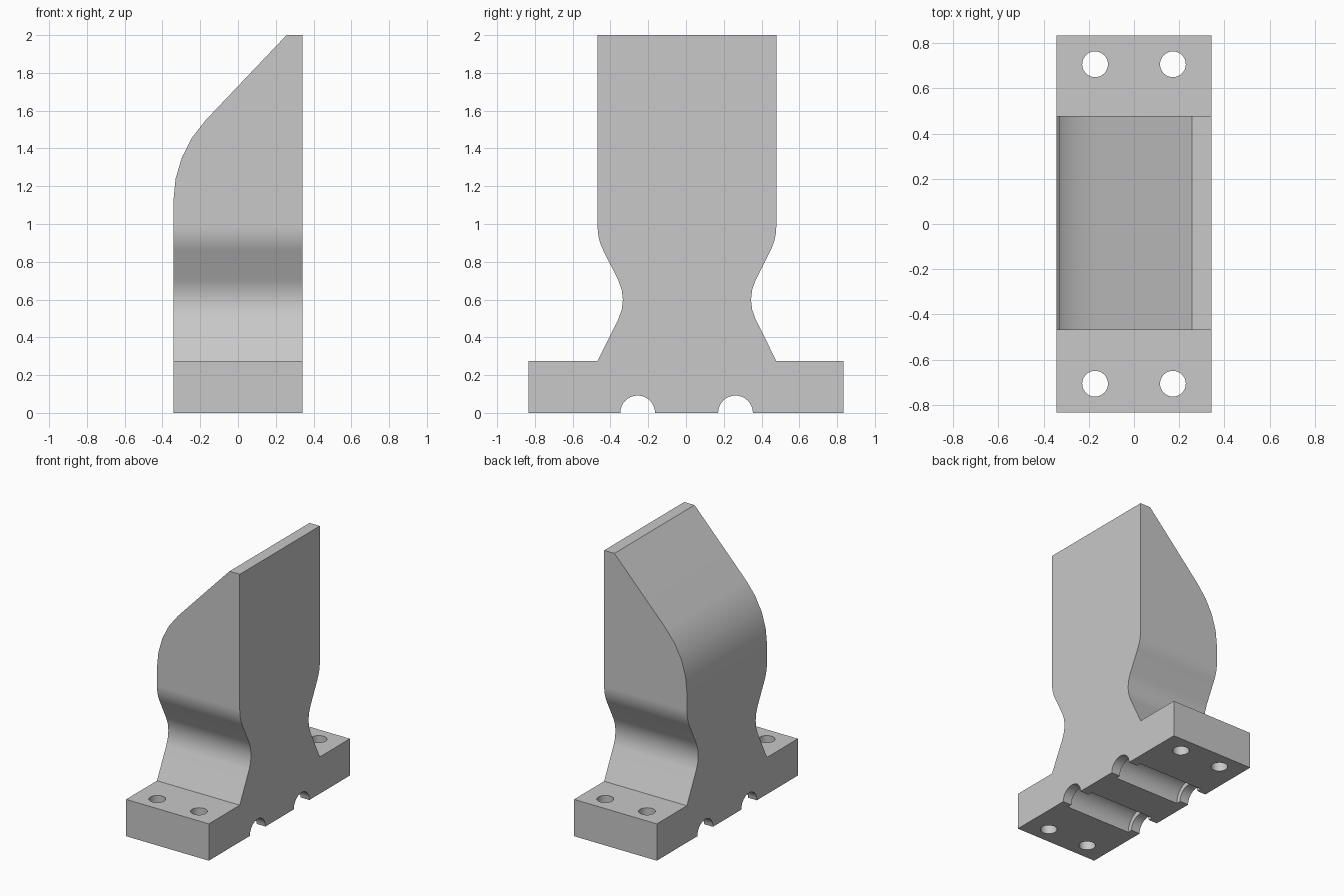
import bpy
import bmesh
import math
from mathutils import Vector, Matrix

default_cube = bpy.data.objects.get("Cube")
if default_cube:
    bpy.data.objects.remove(default_cube, do_unlink=True)

HALF_X = 0.342
HALF_Y = 0.833
NECK_SHIFT = 0.005

grey = bpy.data.materials.new("plain_grey")
grey.use_nodes = True
GREY = (0.58, 0.58, 0.58, 1.0)
grey.diffuse_color = GREY
grey.node_tree.nodes["Principled BSDF"].inputs["Base Color"].default_value = GREY


def fillet(before, corner, after, length, steps=4):
    """Points of an arc that rounds a corner, tangent to both sides."""
    b, c, a = Vector(before), Vector(corner), Vector(after)
    u, v = (b - c).normalized(), (a - c).normalized()
    start = c + u * length
    half = u.angle(v) / 2
    radius = length * math.tan(half)
    centre = c + (u + v).normalized() * (length / math.cos(half))
    turn = math.pi - 2 * half
    sign = 1 if (c - b).cross(a - c) > 0 else -1
    arm = (start - centre).normalized() * radius
    return [tuple(centre + Matrix.Rotation(sign * turn * i / steps, 2) @ arm)
            for i in range(steps + 1)]


def prism(name, outline, axis, low, high):
    """Extrude a closed (horizontal, z) outline along x or y."""
    bm = bmesh.new()
    place = (lambda p, d: (d, p[0], p[1])) if axis == "x" else (lambda p, d: (p[0], d, p[1]))
    face = bm.faces.new([bm.verts.new(place(p, low)) for p in outline])
    new = bmesh.ops.extrude_face_region(bm, geom=[face])["geom"]
    offset = Vector((high - low, 0, 0)) if axis == "x" else Vector((0, high - low, 0))
    bmesh.ops.translate(bm, vec=offset, verts=[e for e in new if isinstance(e, bmesh.types.BMVert)])
    return finish(name, bm)


def cylinder(name, radius, length, centre, along_x=False, sides=32):
    bm = bmesh.new()
    turn = Matrix.Rotation(math.pi / 2, 4, "Y") if along_x else Matrix()
    bmesh.ops.create_cone(bm, cap_ends=True, segments=sides, radius1=radius, radius2=radius,
                          depth=length, matrix=Matrix.Translation(centre) @ turn)
    return finish(name, bm)


def finish(name, bm):
    bmesh.ops.recalc_face_normals(bm, faces=bm.faces)
    mesh = bpy.data.meshes.new(name)
    bm.to_mesh(mesh)
    bm.free()
    mesh.materials.append(grey)
    obj = bpy.data.objects.new(name, mesh)
    bpy.context.collection.objects.link(obj)
    return obj


def cut(target, cutter, operation="DIFFERENCE"):
    """Apply a boolean and discard the cutter."""
    mod = target.modifiers.new("cut", "BOOLEAN")
    mod.operation, mod.solver, mod.object = operation, "EXACT", cutter
    bpy.context.view_layer.update()
    result = bpy.data.meshes.new_from_object(
        target.evaluated_get(bpy.context.evaluated_depsgraph_get()))
    target.modifiers.clear()
    target.data = result
    bpy.data.objects.remove(cutter, do_unlink=True)


# Side outline: flanged foot, pinched waist and tall blade
foot, waist, shoulder, tip = (0.473, 0.275), (0.312, 0.6), (0.473, 0.92), (0.473, 2.0)
neck = [foot] + fillet(foot, waist, shoulder, 0.115) + fillet(waist, shoulder, tip, 0.065) + [tip]
flange = [(HALF_Y, 0), (HALF_Y, 0.275)]
right_half = flange + [(y + NECK_SHIFT, z) for y, z in neck]
left_half = [(-y, z) for y, z in flange] + [(NECK_SHIFT - y, z) for y, z in neck]
body = prism("bracket_body", right_half + left_half[::-1], "x", -HALF_X, HALF_X)

# Sloped blade tip with a rounded lower bend
low, bend, top = (-HALF_X, 0.9), (-HALF_X, 1.37), (0.257, 2.0)
arc = fillet(low, bend, top, 0.25)
slope = arc + [top, (0.257, 2.3), (-0.6, 2.3), (-0.6, arc[0][1])]
cut(body, prism("slope_cutter", slope, "y", -1, 1))

# Vertical bolt holes through the flange
for x in (-0.172, 0.172):
    for y in (-0.706, 0.706):
        cut(body, cylinder("bolt_cutter", 0.057, 1, (x, y, 0.1)))

# Rod grooves with a wider bearing pocket between their ends
for y in (-0.256, 0.262):
    cut(body, cylinder("groove_cutter", 0.092, 1, (0, y, 0), True))
    cut(body, cylinder("pocket_cutter", 0.128, 0.54, (0, y, 0), True))

# Smooth bends, crisp edges
bpy.ops.object.select_all(action="DESELECT")
body.select_set(True)
bpy.context.view_layer.objects.active = body
bpy.ops.object.shade_smooth_by_angle(angle=math.radians(30))
weighted = body.modifiers.new("weighted_normals", "WEIGHTED_NORMAL")
weighted.keep_sharp = True
